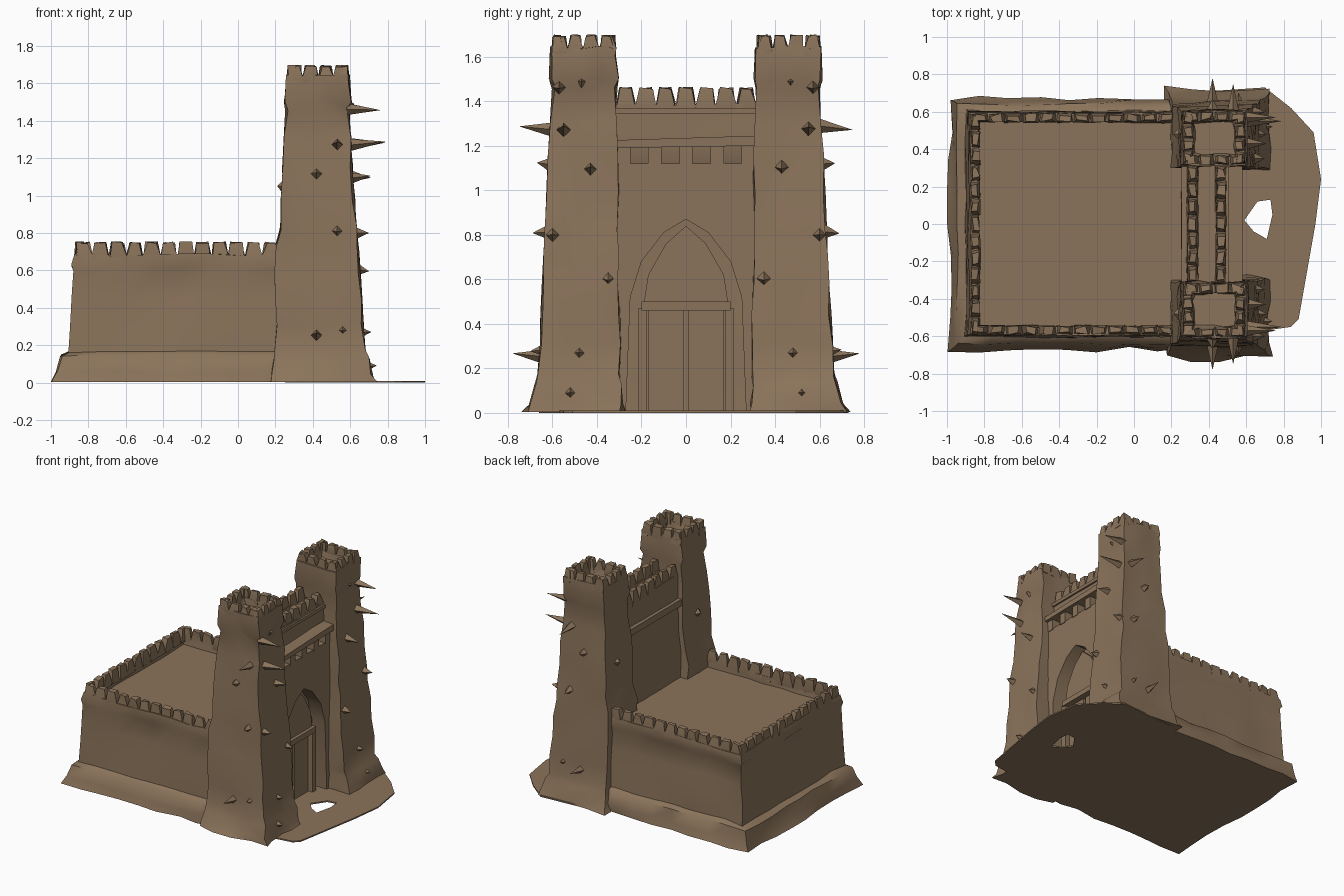
import bpy, bmesh, math, random
from mathutils import Vector, Matrix

random.seed(7)
cube = bpy.data.objects.get("Cube")
if cube:
    bpy.data.objects.remove(cube, do_unlink=True)

STONE = (0.26, 0.175, 0.105, 1)
stone = bpy.data.materials.new("brown_stone")
stone.use_nodes = True
stone.diffuse_color = STONE
bsdf = stone.node_tree.nodes["Principled BSDF"]
bsdf.inputs["Base Color"].default_value = STONE
bsdf.inputs["Roughness"].default_value = 0.9


def finish(name, bm, angle=50):
    bmesh.ops.recalc_face_normals(bm, faces=bm.faces)
    mesh = bpy.data.meshes.new(name)
    bm.to_mesh(mesh)
    bm.free()
    mesh.materials.append(stone)
    mesh.shade_smooth()
    mesh.set_sharp_from_angle(angle=math.radians(angle))
    obj = bpy.data.objects.new(name, mesh)
    bpy.context.collection.objects.link(obj)
    return obj


def wobble(a):
    return random.uniform(-a, a)


def rect_ring(z, x0, x1, y0, y1, n):
    c = [Vector(p) for p in ((x0, y0, z), (x1, y0, z), (x1, y1, z), (x0, y1, z))]
    return [c[k].lerp(c[(k + 1) % 4], i / n) for k in range(4) for i in range(n)]


def loft(name, rings, n=5, rough=0.008, skirt=0.0, flip=1):
    """Rough masonry shell through rectangles (z, x0, x1, y0, y1), capped at both ends."""
    full = [rings[0]]
    for a, b in zip(rings, rings[1:]):
        steps = max(1, round(abs(b[0] - a[0]) / 0.14))
        full += [[p + (q - p) * k / steps for p, q in zip(a, b)] for k in range(1, steps + 1)]
    bm = bmesh.new()
    loops = []
    for k, r in enumerate(full):
        edge = k in (0, len(full) - 1)
        amount = skirt if k == 0 else rough
        loops.append([bm.verts.new((max(-1, p.x + wobble(amount)),
                                    flip * (p.y + wobble(amount)),
                                    p.z + (0 if edge else wobble(rough))))
                      for p in rect_ring(*r, n)])
    for a, b in zip(loops, loops[1:]):
        for i in range(len(a)):
            j = (i + 1) % len(a)
            bm.faces.new((a[i], a[j], b[j], b[i]))
    bm.faces.new(loops[0])
    bm.faces.new(loops[-1])
    return finish(name, bm)


def merlons(bm, start, end, count, z0, z1, thick):
    """Row of tapered teeth with V notches; thickness lies left of the direction."""
    a, b = Vector((*start, 0)), Vector((*end, 0))
    step = (b - a) / count
    side = Vector((-step.y, step.x, 0)).normalized() * thick
    for i in range(count):
        quads = []
        for z, lo, hi in ((z0 - 0.03, 0, 1), (z0, 0.03, 0.97), (z1, 0.2, 0.8)):
            ring = []
            for t, s in ((lo, 0), (hi, 0), (hi, 1), (lo, 1)):
                inset = 0.15 if z == z1 else 0
                p = a + step * (i + t) + side * (s + inset * (1 - 2 * s))
                j = 0.006 if z != z1 else 0.009
                ring.append(bm.verts.new((p.x + wobble(j), p.y + wobble(j),
                                          z - (random.random() * 0.012 if z == z1 else 0))))
            quads.append(ring)
        for lo, hi in zip(quads, quads[1:]):
            for k in range(4):
                bm.faces.new((lo[k], lo[k - 3], hi[k - 3], hi[k]))
        bm.faces.new(quads[0])
        bm.faces.new(quads[-1])


def prism(name, outline, x0, x1):
    """Extrude a y-z outline along x."""
    bm = bmesh.new()
    face = bm.faces.new([bm.verts.new((x0, y, z)) for y, z in outline])
    moved = bmesh.ops.extrude_face_region(bm, geom=[face])["geom"]
    bmesh.ops.translate(bm, vec=(x1 - x0, 0, 0),
                        verts=[v for v in moved if isinstance(v, bmesh.types.BMVert)])
    bmesh.ops.triangulate(bm, faces=[f for f in bm.faces if len(f.verts) > 4])
    return finish(name, bm, 35)


def box(name, x0, x1, y0, y1, z0, z1):
    return prism(name, [(y0, z0), (y1, z0), (y1, z1), (y0, z1)], x0, x1)


# Low hall with plinth, sunken roof and parapet
loft("hall", [
    (0.005, -0.99, 0.3, -0.67, 0.67), (0.06, -0.965, 0.3, -0.66, 0.66),
    (0.145, -0.945, 0.3, -0.64, 0.64), (0.165, -0.9, 0.3, -0.605, 0.605),
    (0.6, -0.875, 0.3, -0.59, 0.59), (0.625, -0.885, 0.3, -0.6, 0.6),
    (0.685, -0.87, 0.3, -0.592, 0.592), (0.685, -0.835, 0.3, -0.55, 0.55),
    (0.625, -0.83, 0.3, -0.545, 0.545)], n=8, rough=0.007, skirt=0.02)
bm = bmesh.new()
merlons(bm, (-0.87, -0.59), (0.22, -0.59), 12, 0.68, 0.755, 0.045)
merlons(bm, (0.22, 0.59), (-0.87, 0.59), 12, 0.68, 0.755, 0.045)
merlons(bm, (-0.87, 0.59), (-0.87, -0.59), 13, 0.68, 0.755, 0.045)
finish("hall_merlons", bm, 40)

# Twin gate towers with crowns and thorny spikes
SPIKES = [  # x, y, z, direction, length
    (0.58, 0.57, 1.46, "x", 0.18), (0.6, 0.55, 1.28, "x", 0.19),
    (0.6, 0.43, 1.1, "x", 0.11), (0.63, 0.6, 0.8, "x", 0.07),
    (0.64, 0.35, 0.6, "x", 0.06), (0.65, 0.48, 0.27, "x", 0.06),
    (0.68, 0.52, 0.09, "x", 0.06), (0.58, 0.47, 1.49, "x", 0.04),
    (0.42, 0.61, 1.12, "y", 0.06), (0.53, 0.62, 0.81, "y", 0.07),
    (0.42, 0.64, 0.26, "y", 0.14), (0.53, 0.6, 1.28, "y", 0.15),
    (0.56, 0.63, 0.28, "y", 0.07), (0.24, 0.48, 1.05, "-x", 0.03)]
AXES = {"x": Vector((1, 0, 0)), "-x": Vector((-1, 0, 0)), "y": Vector((0, 1, 0))}
for s, label in ((1, "left"), (-1, "right")):
    loft(label + "_tower", [
        (0.005, 0.17, 0.73, 0.285, 0.72), (0.04, 0.185, 0.715, 0.29, 0.705),
        (0.13, 0.19, 0.695, 0.295, 0.675), (0.17, 0.2, 0.675, 0.3, 0.66),
        (0.72, 0.2, 0.64, 0.305, 0.632), (0.82, 0.228, 0.63, 0.308, 0.628),
        (1.15, 0.242, 0.608, 0.31, 0.614), (1.46, 0.26, 0.59, 0.315, 0.595),
        (1.5, 0.253, 0.602, 0.31, 0.608), (1.64, 0.265, 0.592, 0.318, 0.602),
        (1.64, 0.31, 0.545, 0.365, 0.555), (1.59, 0.32, 0.535, 0.375, 0.545)],
        n=4, rough=0.009, skirt=0.02, flip=s)
    bm = bmesh.new()
    corners = [(0.265, 0.318), (0.592, 0.318), (0.592, 0.602), (0.265, 0.602)]
    corners = [(x, s * y) for x, y in corners][::s]
    for k in range(4):
        merlons(bm, corners[k - 1], corners[k], 4, 1.635, 1.7, 0.05)
    finish(label + "_tower_merlons", bm, 40)
    bm = bmesh.new()
    for x, y, z, way, length in SPIKES:
        d = AXES[way] * Vector((1, s, 1))
        turn = (d + Vector((0, 0, wobble(0.15)))).to_track_quat("Z", "Y").to_matrix().to_4x4()
        at = Matrix.Translation(Vector((x, s * y, z)) + d * length / 2)
        bmesh.ops.create_cone(bm, cap_ends=True, segments=4, radius1=0.032, radius2=0,
                              depth=length, matrix=at @ turn)
    finish(label + "_tower_spikes", bm)

# Gate block between the towers, with sunken wall walk
loft("gate_block", [
    (0.005, 0.25, 0.44, -0.33, 0.33), (0.7, 0.255, 0.44, -0.33, 0.33),
    (1.1, 0.28, 0.47, -0.33, 0.33), (1.13, 0.28, 0.49, -0.33, 0.33),
    (1.385, 0.29, 0.49, -0.33, 0.33), (1.385, 0.34, 0.44, -0.33, 0.33),
    (1.3, 0.345, 0.435, -0.33, 0.33)], n=5, rough=0.005)
bm = bmesh.new()
merlons(bm, (0.49, -0.315), (0.49, 0.315), 7, 1.38, 1.465, 0.05)
merlons(bm, (0.29, 0.315), (0.29, -0.315), 7, 1.38, 1.465, 0.05)
finish("gate_merlons", bm, 40)

# Front wall pierced by a pointed arch
arch = [(0.27, 0.005), (0.25, 0.52), (0.2, 0.68), (0.1, 0.81)]
outline = [(-0.32, 0.005)] + [(-y, z) for y, z in arch] + [(0, 0.87)] + arch[::-1]
outline += [(0.32, 0.005), (0.32, 1.12), (-0.32, 1.12)]
prism("gate_arch_wall", outline, 0.4, 0.55)

# Tympanum, lintel and double door in the recess
prism("tympanum", [(-0.19, 0.49), (0.19, 0.49), (0.17, 0.62), (0.09, 0.76),
                   (0, 0.84), (-0.09, 0.76), (-0.17, 0.62)], 0.42, 0.485)
box("door_lintel", 0.42, 0.51, -0.2, 0.2, 0.46, 0.5)
for s, label in ((1, "left"), (-1, "right")):
    box(label + "_door", 0.42, 0.465, *sorted((s * 0.01, s * 0.17)), 0.005, 0.46)
    box(label + "_door_post", 0.42, 0.5, *sorted((s * 0.175, s * 0.215)), 0.005, 0.47)

# Projecting ledge on brackets, upper moulding and rear ledge
prism("gate_ledge", [(-0.32, 1.19), (0.32, 1.2), (0.32, 1.245), (-0.32, 1.225)], 0.47, 0.58)
for k in range(5):
    y = -0.28 + k * 0.14
    box(f"ledge_bracket_{k + 1}", 0.47, 0.555, y - 0.03, y + 0.03, 1.11, 1.2)
box("upper_moulding", 0.47, 0.505, -0.32, 0.32, 1.345, 1.37)
box("rear_ledge", 0.255, 0.31, -0.32, 0.32, 1.16, 1.21)

# Thin ground slab before the gate, with a ragged hole
RIM = [(0.25, 0.7), (0.7, 0.73), (0.84, 0.62), (0.96, 0.49), (1.0, 0.24), (0.97, 0.0),
       (0.88, -0.51), (0.84, -0.55), (0.7, -0.57), (0.25, -0.66)]
HOLE = [(0.59, 0.02), (0.66, 0.12), (0.73, 0.13), (0.74, 0.05), (0.71, -0.08), (0.64, -0.04)]
bm = bmesh.new()
edges = []
for loop in (RIM, HOLE):
    vs = [bm.verts.new((x, y, 0.01)) for x, y in loop]
    edges += [bm.edges.new((vs[i - 1], vs[i])) for i in range(len(vs))]
bmesh.ops.triangle_fill(bm, use_beauty=True, edges=edges)
moved = bmesh.ops.extrude_face_region(bm, geom=bm.faces[:])["geom"]
bmesh.ops.translate(bm, vec=(0, 0, -0.01),
                    verts=[v for v in moved if isinstance(v, bmesh.types.BMVert)])
finish("ground_slab", bm, 30)
